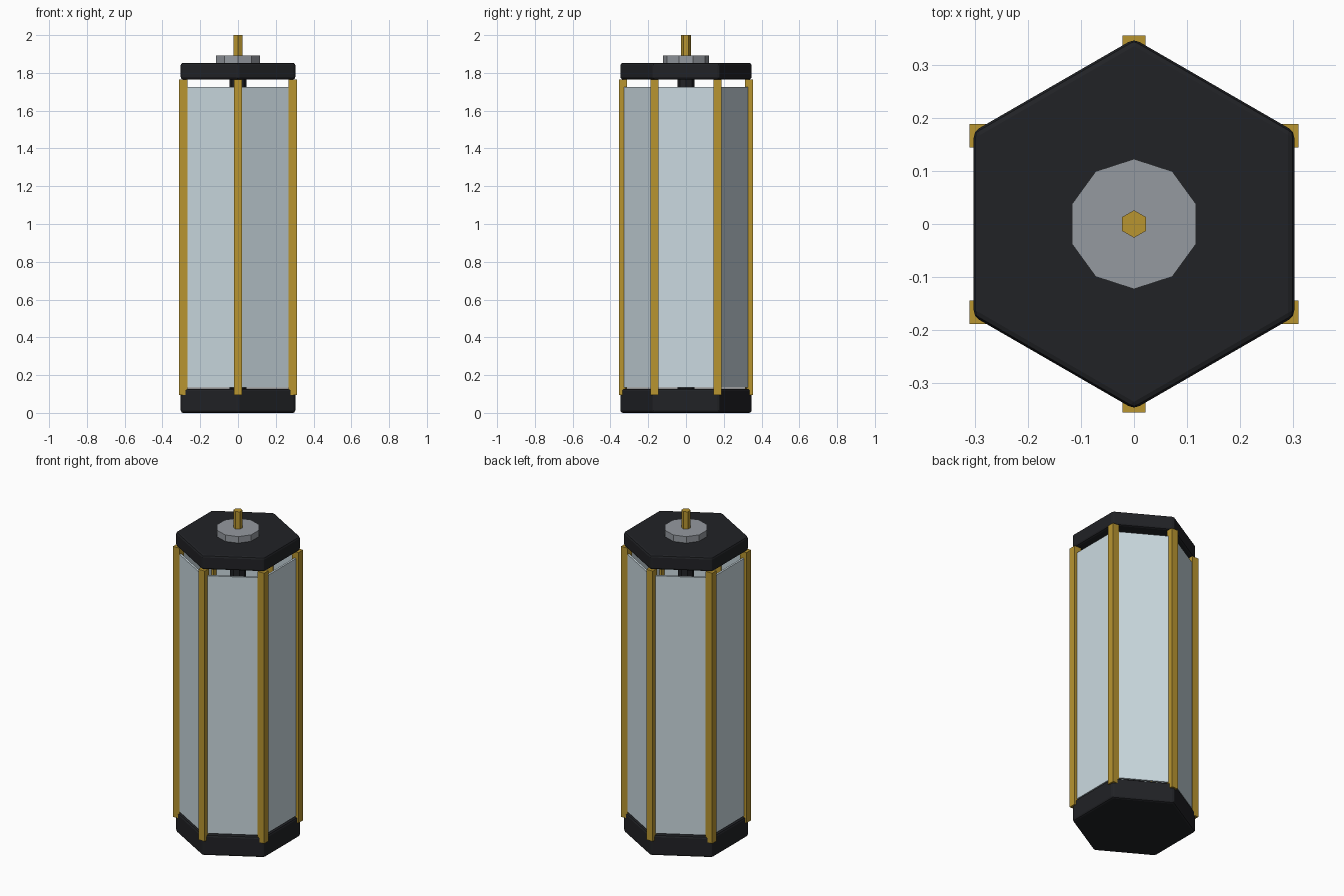
import bpy
from math import pi, sin, cos, radians
from mathutils import Vector

if "Cube" in bpy.data.objects:
    bpy.data.objects.remove(bpy.data.objects["Cube"])


def material(name, color):
    m = bpy.data.materials.new(name)
    m.diffuse_color = color
    m.use_nodes = True
    m.node_tree.nodes["Principled BSDF"].inputs["Base Color"].default_value = m.diffuse_color
    return m


BLACK = material("black_metal", (0.015, 0.016, 0.019, 1))
BRASS = material("brass", (0.48, 0.30, 0.03, 1))
GLASS = material("pale_glass", (0.60, 0.70, 0.75, 1))
STEEL = material("grey_metal", (0.30, 0.32, 0.35, 1))


def bevel(ob, width):
    mod = ob.modifiers.new("bevel", 'BEVEL')
    mod.width = width
    mod.segments = 2


def prism(name, sides, radius, z0, z1, mat, edge=0):
    bpy.ops.mesh.primitive_cylinder_add(vertices=sides, radius=radius, depth=z1 - z0,
                                        location=(0, 0, (z0 + z1) / 2))
    ob = bpy.context.object
    ob.name = name
    ob.data.materials.append(mat)
    if edge:
        bevel(ob, edge)
    return ob


def box(name, size, loc, mat, turn=0):
    bpy.ops.mesh.primitive_cube_add(size=1, location=loc, rotation=(0, 0, turn))
    ob = bpy.context.object
    ob.name = name
    ob.scale = size
    ob.data.materials.append(mat)
    return ob


# Hexagonal base and cap, both with softened edges
prism("base", 6, 0.35, 0, 0.128, BLACK, 0.012)
prism("cap", 6, 0.35, 1.765, 1.853, BLACK, 0.012)

# Central spindle, top collar and hanging stud
prism("spindle", 8, 0.045, 0.12, 1.78, BLACK)
prism("collar", 10, 0.123, 1.85, 1.893, STEEL)
prism("stud", 6, 0.026, 1.885, 2.0, BRASS)

# Corner posts and the panes between them
R = 0.334
for i in range(6):
    a = radians(30 + 60 * i)
    box(f"post_{i + 1}", (0.044, 0.044, 1.67), (R * cos(a), R * sin(a), 0.93), BRASS)
    b = radians(60 * i)
    d = R * cos(pi / 6)
    box(f"pane_{i + 1}", (0.012, R - 0.008, 1.59), (d * cos(b), d * sin(b), 0.93), GLASS, b)
